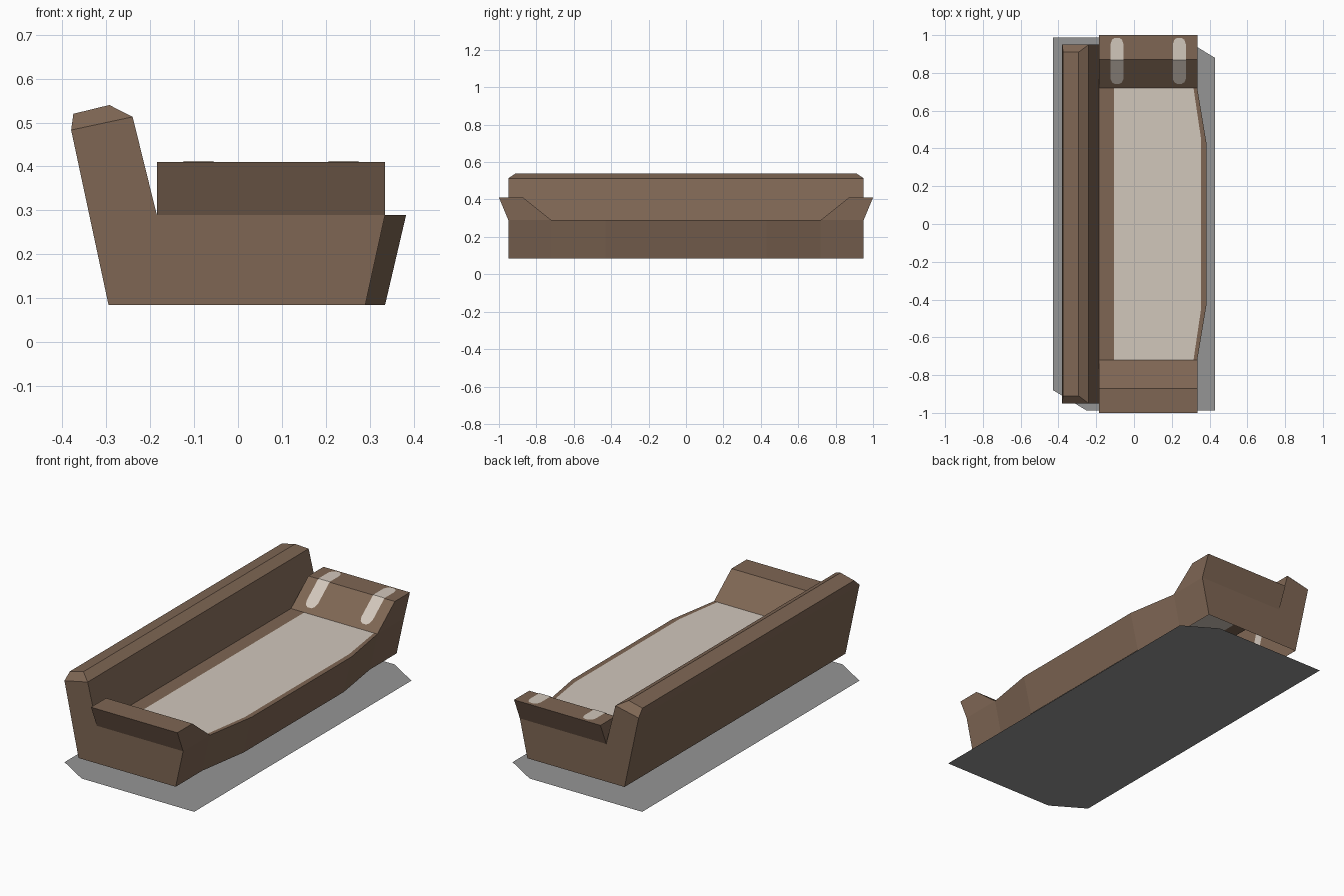
import bpy, bmesh, math
from mathutils import Vector

if "Cube" in bpy.data.objects:
    bpy.data.objects.remove(bpy.data.objects["Cube"])


def material(name, rgb):
    m = bpy.data.materials.new(name)
    m.diffuse_color = (*rgb, 1)
    m.use_nodes = True
    m.node_tree.nodes["Principled BSDF"].inputs["Base Color"].default_value = m.diffuse_color
    return m


BROWN = material("brown leather", (0.21, 0.133, 0.088))
CLOTH = material("pale cloth", (0.64, 0.57, 0.50))
GREY = material("grey base", (0.30, 0.30, 0.30))


def finish(name, bm, mats):
    me = bpy.data.meshes.new(name)
    bm.to_mesh(me)
    bm.free()
    for m in mats:
        me.materials.append(m)
    ob = bpy.data.objects.new(name, me)
    bpy.context.collection.objects.link(ob)
    return ob


# ---- sofa shell: welded body, open underneath ----
bm = bmesh.new()
cache = {}


def face(pts, mat=0):
    vs = []
    for p in pts:
        k = tuple(round(c, 4) for c in p)
        if k not in cache:
            cache[k] = bm.verts.new(k)
        vs.append(cache[k])
    bm.faces.new(vs).material_index = mat


def both_ends(pts, mat=0):
    for s in (1, -1):
        face([(x, s * y, z) for x, y, z in pts], mat)


def span(pts, mat=0):
    # symmetric face: points on one end, then mirrored back
    face(pts + [(x, -y, z) for x, y, z in reversed(pts)], mat)


LOW, SEAT, ARM = 0.085, 0.29, 0.41
E, A, M = 0.95, 0.72, 0.43          # body end, arm foot, front bow
BACK, FRONT = -0.185, 0.335         # arm extent in x

# end panels and back wall
both_ends([(-.295, E, LOW), (.29, E, LOW), (FRONT, E, SEAT),
           (BACK, E, SEAT), (-.24, E, .513), (-.38, E, .483)])
span([(-.295, E, LOW), (-.38, E, .483)])
# bevelled backrest top
span([(-.38, E, .483), (-.375, .91, .52)])
span([(-.375, .91, .52), (-.293, .91, .54)])
span([(-.293, .91, .54), (-.24, E, .513)])
both_ends([(-.38, E, .483), (-.24, E, .513), (-.293, .91, .54), (-.375, .91, .52)])
# backrest front
span([(-.24, E, .513), (BACK, E, SEAT), (BACK, A, SEAT)])
# bowed front wall
span([(.335, M, LOW), (.383, M, SEAT)])
both_ends([(.335, M, LOW), (.29, A, LOW), (FRONT, A, SEAT), (.383, M, SEAT)])
both_ends([(.29, A, LOW), (.29, E, LOW), (FRONT, E, SEAT), (FRONT, A, SEAT)])
# seat: cloth panel with brown rim
span([(-.105, A, SEAT), (.315, A, SEAT), (.355, .45, SEAT)], 1)
span([(BACK, A, SEAT), (-.105, A, SEAT)])
span([(.355, .45, SEAT), (.383, M, SEAT)])
both_ends([(.315, A, SEAT), (FRONT, A, SEAT), (.383, M, SEAT), (.355, .45, SEAT)])
# arms
both_ends([(BACK, A, SEAT), (-.105, A, SEAT), (.315, A, SEAT), (FRONT, A, SEAT),
           (FRONT, .87, ARM), (BACK, .87, ARM)])
both_ends([(BACK, .87, ARM), (FRONT, .87, ARM), (FRONT, 1, ARM), (BACK, 1, ARM)])
both_ends([(BACK, 1, ARM), (FRONT, 1, ARM), (FRONT, E, SEAT), (BACK, E, SEAT)])
for x in (BACK, FRONT):
    both_ends([(x, A, SEAT), (x, E, SEAT), (x, 1, ARM), (x, .87, ARM)])
bmesh.ops.recalc_face_normals(bm, faces=bm.faces)
finish("sofa_body", bm, [BROWN, CLOTH])


# ---- straps: round-ended thin strips laid along a profile ----
def strap(name, path, side, half):
    path = [Vector(p) for p in path]
    side = Vector(side)
    rows = []
    n = len(path)
    for i, p in enumerate(path):
        nrm = Vector()
        for a, b in ((i - 1, i), (i, i + 1)):
            if a >= 0 and b < n:
                nrm += side.cross((path[b] - path[a]).normalized())
        rows.append((p + nrm.normalized() * 0.003, half))

    def cap(tip, inner):
        d = (inner - tip).normalized()
        return [(tip + d * half * (1 - math.cos(t)), half * math.sin(t))
                for t in (math.radians(a) for a in (20, 50, 90))]

    rows = (cap(rows[0][0], rows[1][0]) + rows[1:-1]
            + cap(rows[-1][0], rows[-2][0])[::-1])
    sb = bmesh.new()
    prs = [(sb.verts.new(p - side * w), sb.verts.new(p + side * w)) for p, w in rows]
    for (a, b), (c, d) in zip(prs, prs[1:]):
        sb.faces.new((a, b, d, c))
    sb.normal_update()
    if sum(f.normal.z * f.calc_area() for f in sb.faces) < 0:
        bmesh.ops.reverse_faces(sb, faces=sb.faces)
    finish(name, sb, [CLOTH])


for s in (1, -1):
    for i, y in enumerate((.163, .323, .588, .748)):
        y *= s
        strap(f"back_strap_{i}_{'far' if s > 0 else 'near'}",
              [(-.331, y, .25), (-.38, y, .483), (-.375, y, .52),
               (-.293, y, .54), (-.24, y, .513), (-.187, y, .297)],
              (0, 1, 0), .028)
    for i, x in enumerate((-.09, .24)):
        strap(f"arm_strap_{i}_{'far' if s > 0 else 'near'}",
              [(x, s * .742, .3076), (x, s * .87, ARM), (x, s * .988, ARM)],
              (-s, 0, 0), .034) if s < 0 else strap(
              f"arm_strap_{i}_far",
              [(x, .742, .3076), (x, .87, ARM), (x, .988, ARM)], (1, 0, 0), .034)

# ---- flat base sheet with two clipped corners ----
gb = bmesh.new()
half = [(-.428, .988), (-.428, -.88), (-.25, -.988)]
gb.faces.new([gb.verts.new((x * s, y * s, 0)) for s in (1, -1) for x, y in half])
gb.normal_update()
for f in gb.faces:
    if f.normal.z < 0:
        f.normal_flip()
finish("base_sheet", gb, [GREY])
